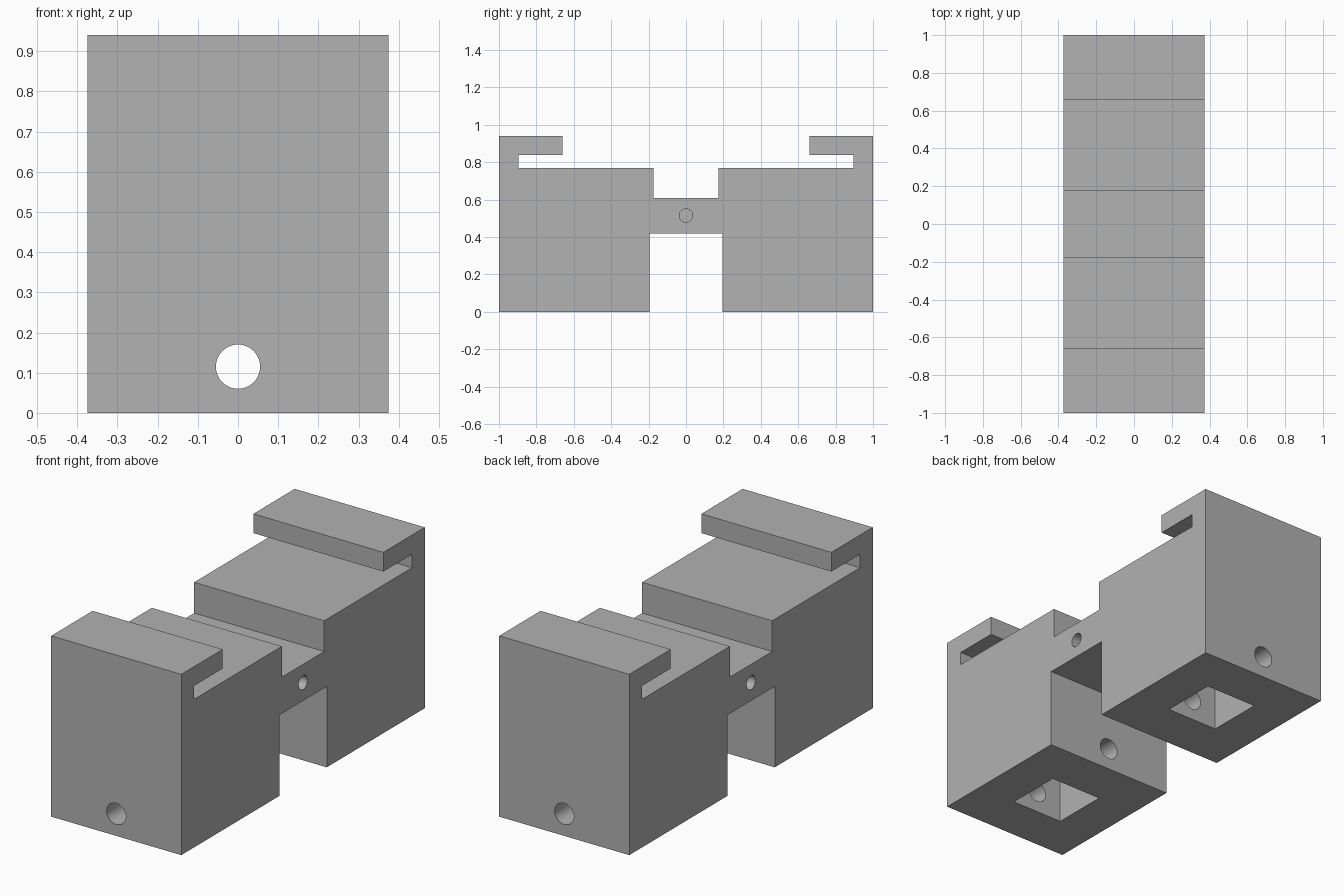
import bpy, bmesh, math
from mathutils import Matrix

if "Cube" in bpy.data.objects:
    bpy.data.objects.remove(bpy.data.objects["Cube"], do_unlink=True)

HALF_WIDTH = 0.374

grey = bpy.data.materials.new("plain_grey")
grey.use_nodes = True
colour = (0.445, 0.445, 0.445, 1)
grey.diffuse_color = colour
grey.node_tree.nodes["Principled BSDF"].inputs["Base Color"].default_value = colour


def make_object(name, bm):
    bmesh.ops.recalc_face_normals(bm, faces=bm.faces)
    mesh = bpy.data.meshes.new(name)
    bm.to_mesh(mesh)
    bm.free()
    mesh.materials.append(grey)
    obj = bpy.data.objects.new(name, mesh)
    bpy.context.collection.objects.link(obj)
    return obj


def box(name, centre, size):
    bm = bmesh.new()
    bmesh.ops.create_cube(bm, size=1, matrix=Matrix.Translation(centre) @ Matrix.Diagonal((*size, 1)))
    return make_object(name, bm)


def rod(name, centre, radius, length, axis):
    turn = Matrix.Rotation(math.pi / 2, 4, "Y" if axis == "x" else "X")
    bm = bmesh.new()
    bmesh.ops.create_cone(bm, cap_ends=True, segments=48, radius1=radius, radius2=radius,
                          depth=length, matrix=Matrix.Translation(centre) @ turn)
    return make_object(name, bm)


# Clamp body: half of the side profile, mirrored front to back, then extruded
half = [(0.174, 0.61), (0.174, 0.77), (0.896, 0.77), (0.896, 0.84), (0.66, 0.84),
        (0.66, 0.94), (1, 0.94), (1, 0), (0.195, 0), (0.195, 0.42)]
profile = half + [(-y, z) for y, z in reversed(half)]
bm = bmesh.new()
side = bm.faces.new([bm.verts.new((-HALF_WIDTH, y, z)) for y, z in profile])
new = bmesh.ops.extrude_face_region(bm, geom=[side])["geom"]
bmesh.ops.translate(bm, vec=(2 * HALF_WIDTH, 0, 0),
                    verts=[v for v in new if isinstance(v, bmesh.types.BMVert)])
body = make_object("clamp_body", bm)

# Square pockets under each foot, lengthwise bore, blind holes in the bridge sides
cutters = []
for s in (-1, 1):
    cutters.append(box("pocket_cutter", (0, s * 0.6, 0.15), (0.3, 0.3, 0.5)))
    cutters.append(rod("side_hole_cutter", (s * HALF_WIDTH, 0, 0.515), 0.036, 0.5, "x"))
cutters.append(rod("bore_cutter", (0, 0, 0.115), 0.055, 2.2, "y"))

bpy.ops.object.select_all(action="DESELECT")
bpy.context.view_layer.objects.active = body
body.select_set(True)
for cutter in cutters:
    cutter.hide_render = True
    cut = body.modifiers.new("cut", "BOOLEAN")
    cut.operation = "DIFFERENCE"
    cut.solver = "EXACT"
    cut.object = cutter
    bpy.ops.object.modifier_apply(modifier=cut.name)
    bpy.data.objects.remove(cutter, do_unlink=True)

bpy.ops.object.shade_smooth_by_angle(angle=math.radians(30))
